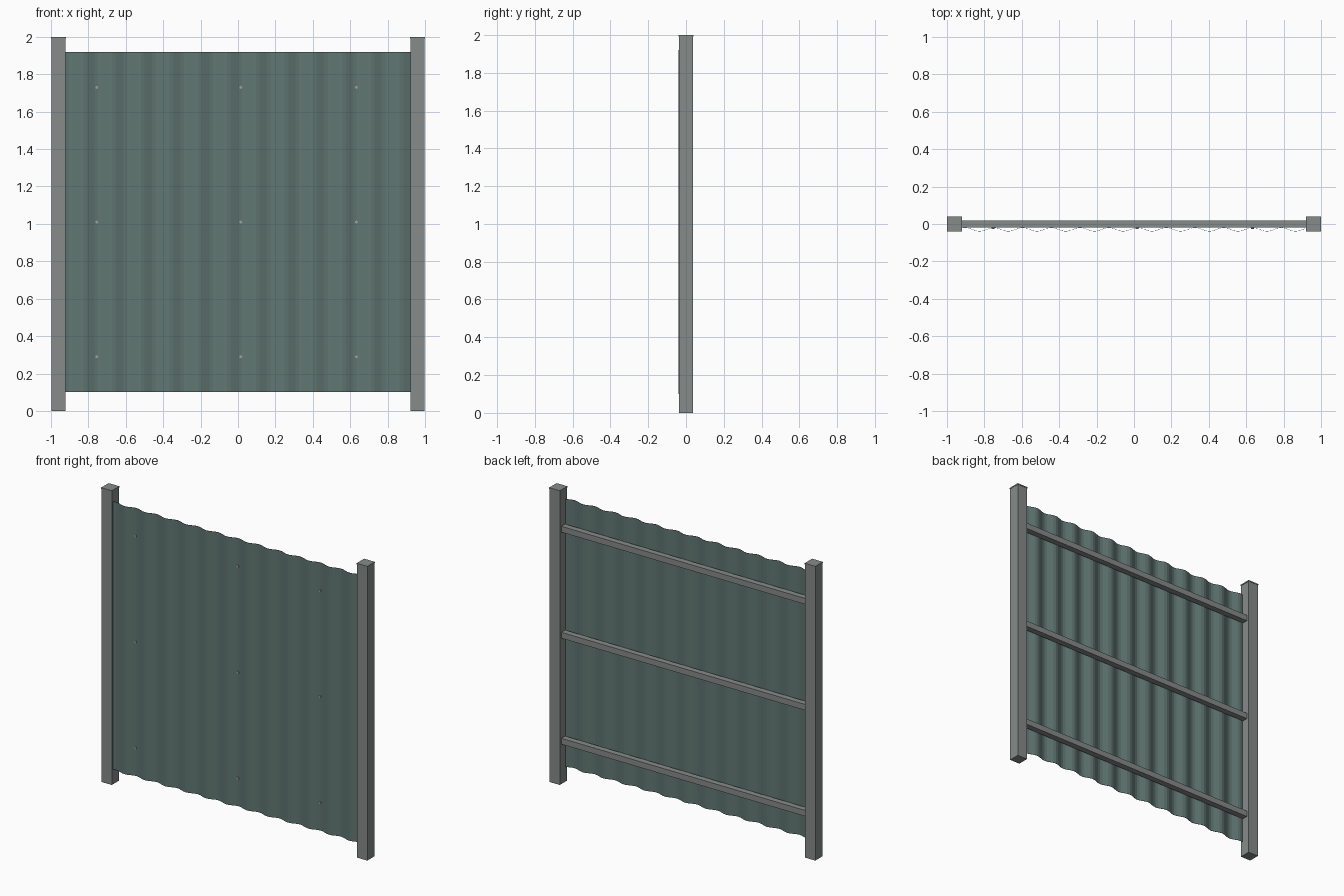
import bpy, bmesh, math
from mathutils import Matrix

if "Cube" in bpy.data.objects:
    bpy.data.objects.remove(bpy.data.objects["Cube"])


def material(name, rgb):
    m = bpy.data.materials.new(name)
    m.diffuse_color = (*rgb, 1.0)
    m.use_nodes = True
    m.node_tree.nodes["Principled BSDF"].inputs["Base Color"].default_value = m.diffuse_color
    return m


STEEL = material("galvanised grey", (0.24, 0.256, 0.252))
SHEET = material("green grey sheet", (0.118, 0.182, 0.165))
SCREW = material("screw grey", (0.32, 0.36, 0.35))


def finish(name, bm, mat):
    bmesh.ops.recalc_face_normals(bm, faces=bm.faces)
    mesh = bpy.data.meshes.new(name)
    bm.to_mesh(mesh)
    bm.free()
    mesh.materials.append(mat)
    ob = bpy.data.objects.new(name, mesh)
    bpy.context.collection.objects.link(ob)
    return ob


def box(name, center, size, mat):
    bm = bmesh.new()
    bmesh.ops.create_cube(bm, size=1.0, matrix=Matrix.Translation(center) @ Matrix.Diagonal((*size, 1.0)))
    return finish(name, bm, mat)


# Square posts with slightly wider cap plates
for side, sx in (("left", -1), ("right", 1)):
    box(side + "_post", (sx * 0.96, 0, 0.996), (0.076, 0.076, 1.992), STEEL)
    box(side + "_post_cap", (sx * 0.96, 0, 1.996), (0.08, 0.08, 0.008), STEEL)

# Horizontal rails, with three screws each through the sheet valleys
RAIL_Z = (0.29, 1.01, 1.73)
SCREW_X = (-0.755, 0.015, 0.633)
for i, z in enumerate(RAIL_Z):
    box(f"rail_{i + 1}", (0, 0, z), (1.846, 0.04, 0.04), STEEL)
    for j, x in enumerate(SCREW_X):
        bm = bmesh.new()
        bmesh.ops.create_cone(bm, cap_ends=True, segments=8, radius1=0.008, radius2=0.008, depth=0.008,
                              matrix=Matrix.Translation((x, -0.022, z)) @ Matrix.Rotation(math.pi / 2, 4, 'X'))
        finish(f"screw_{i + 1}_{j + 1}", bm, SCREW)

# Corrugated sheet: twelve waves, eight flat strips per wave, ridges forward
WAVES, STEPS, HALF = 12, 8, 0.922
bm = bmesh.new()
columns = []
for k in range(WAVES * STEPS + 1):
    t = k / STEPS
    x = -HALF + 2 * HALF * t / WAVES
    y = -0.03 - 0.01 * math.cos(2 * math.pi * (t - 0.625))
    # front and back skins of the thin sheet
    columns.append([bm.verts.new((x, y + dy, z)) for dy, z in
                    ((0, 0.10), (0, 1.92), (0.0015, 1.92), (0.0015, 0.10))])
for a, b in zip(columns, columns[1:]):
    for n in range(4):
        m = (n + 1) % 4
        bm.faces.new((a[n], b[n], b[m], a[m]))
bm.faces.new(columns[0])
bm.faces.new(columns[-1][::-1])
finish("corrugated_sheet", bm, SHEET)
